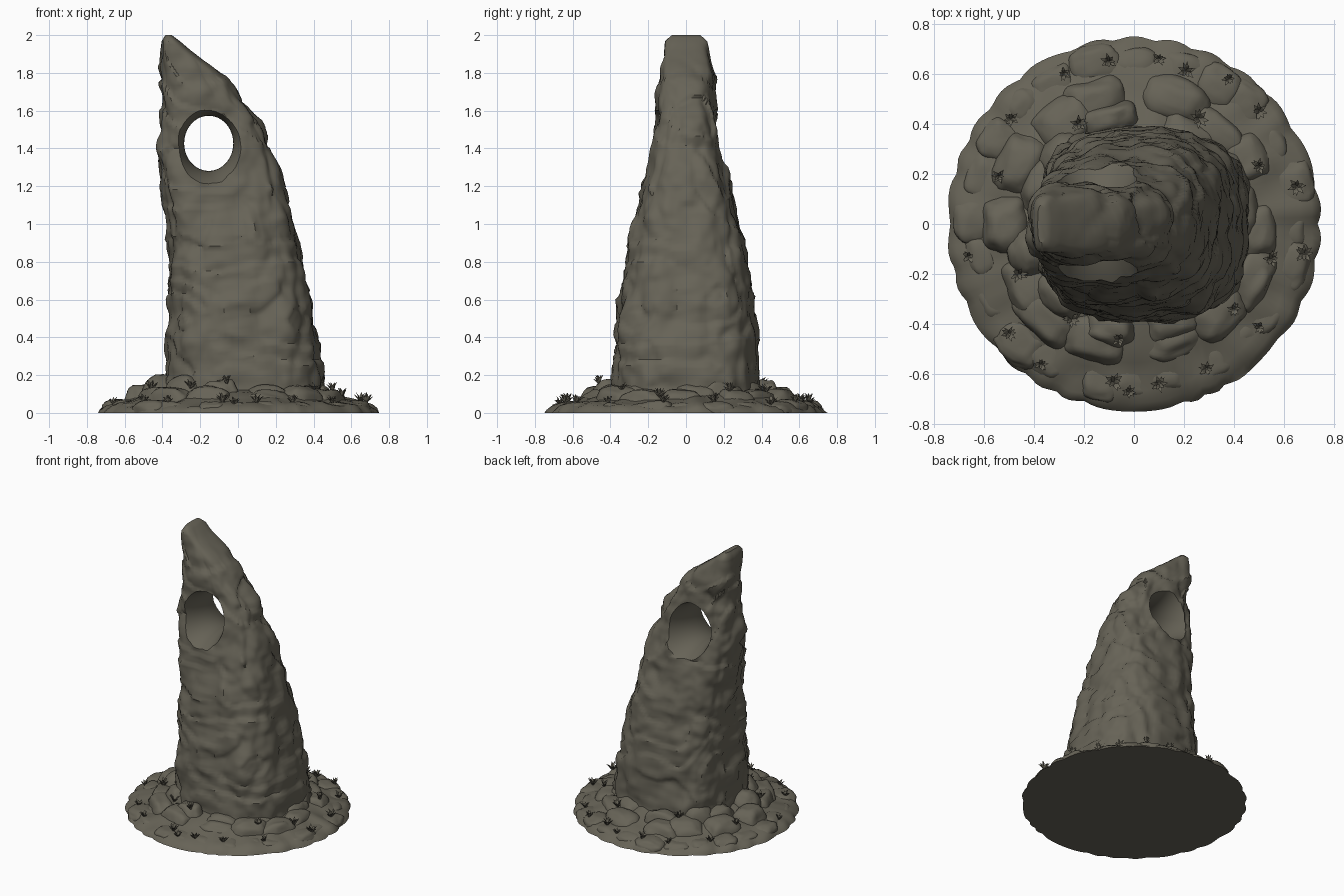
import bpy, bmesh, math, random
from mathutils import Vector, Matrix, noise
from mathutils.bvhtree import BVHTree

random.seed(4)
TAU = math.tau
old = bpy.data.objects.get("Cube")
if old:
    bpy.data.objects.remove(old)

stone = bpy.data.materials.new("weathered_stone")
stone.use_nodes = True
colour = (0.135, 0.125, 0.095, 1)
stone.diffuse_color = colour
bsdf = stone.node_tree.nodes["Principled BSDF"]
bsdf.inputs["Base Color"].default_value = colour
bsdf.inputs["Roughness"].default_value = 0.9


def finish(bm, name):
    bmesh.ops.recalc_face_normals(bm, faces=bm.faces)
    mesh = bpy.data.meshes.new(name)
    bm.to_mesh(mesh)
    bm.free()
    obj = bpy.data.objects.new(name, mesh)
    bpy.context.collection.objects.link(obj)
    mesh.materials.append(stone)
    return obj


def activate(obj):
    for other in bpy.context.selected_objects:
        other.select_set(False)
    obj.select_set(True)
    bpy.context.view_layer.objects.active = obj


def smooth(obj, degrees):
    activate(obj)
    bpy.ops.object.shade_smooth_by_angle(angle=math.radians(degrees))


def loft(rings, name):
    """Skin a list of equal rings of points and cap both ends."""
    bm = bmesh.new()
    rows = [[bm.verts.new(p) for p in ring] for ring in rings]
    for a, b in zip(rows, rows[1:]):
        for i in range(len(a)):
            j = (i + 1) % len(a)
            bm.faces.new((a[i], a[j], b[j], b[i]))
    bm.faces.new(rows[0])
    bm.faces.new(rows[-1])
    return finish(bm, name)


def interpolate(table, z):
    for a, b in zip(table, table[1:]):
        if z <= b[0]:
            t = (z - a[0]) / (b[0] - a[0])
            return [p + (q - p) * t for p, q in zip(a, b)]
    return table[-1]


def craggy(p):
    """Chipped relief: tall facets, slanted ledges and fine lumps."""
    q = Vector((p.x * 5, p.y * 5, p.z * 2.6 + p.x))
    dist = noise.voronoi(q)[0]
    facet = min(dist[1] - dist[0], 0.35) - 0.25
    warp = noise.noise(p * 3)
    ledge = (p.z * 3.5 + p.x * 2 + warp * 2) % 1 - 0.5
    return (0.045 * facet + 0.012 * ledge + 0.022 * noise.noise(p * 7)
            + 0.008 * noise.noise(p * 18))


# Leaning rock spire: height, left edge, right edge, half depth
PROFILE = [
    (0, -.39, .47, .39), (.2, -.38, .45, .385), (.4, -.375, .42, .375),
    (.6, -.365, .38, .355), (.8, -.36, .34, .325), (1, -.375, .30, .28),
    (1.2, -.41, .245, .235), (1.4, -.425, .17, .185), (1.55, -.41, .12, .16),
    (1.63, -.405, .05, .16), (1.75, -.415, -.05, .155), (1.85, -.415, -.16, .13),
    (1.92, -.41, -.25, .12), (1.97, -.405, -.31, .11), (2, -.385, -.35, .075),
]
LEVELS, SIDES = 120, 112
rings = []
for k in range(LEVELS + 1):
    z, left, right, depth = interpolate(PROFILE, 2 * k / LEVELS)
    fade = min(1, (2.02 - z) * 4)
    ring = []
    for i in range(SIDES):
        c, s = math.cos(TAU * i / SIDES), math.sin(TAU * i / SIDES)
        power = 2 / 2.9
        ux = math.copysign(abs(c) ** power, c)
        uy = math.copysign(abs(s) ** power, s)
        p = Vector(((left + right) / 2 + ux * (right - left) / 2, uy * depth, z))
        ring.append(p + Vector((c, s, 0)) * craggy(p) * fade)
    rings.append(ring)
spire = loft(rings, "rock_spire")

# Flared round window worn through the spire
rings = []
for k in range(25):
    y = -0.36 + 0.03 * k
    grow = 1 + 9 * y * y
    rings.append([(-.155 + .13 * grow * math.cos(TAU * i / 48), y,
                   1.427 + .146 * grow * math.sin(TAU * i / 48)) for i in range(48)])
cutter = loft(rings, "window_cutter")
cutter.hide_render = True
cut = spire.modifiers.new("window", "BOOLEAN")
cut.operation, cut.solver, cut.object = "DIFFERENCE", "EXACT", cutter
activate(spire)
bpy.ops.object.modifier_apply(modifier=cut.name)
bpy.data.objects.remove(cutter)
smooth(spire, 40)

# Low mound with a scalloped rim
MOUND = [(.745, 0), (.735, .015), (.71, .035), (.66, .05), (.6, .065),
         (.55, .08), (.48, .1), (.4, .125), (.3, .14), (.1, .14)]
rings = []
for radius, z in MOUND:
    ring = []
    for i in range(160):
        a = TAU * i / 160
        d = Vector((math.cos(a), math.sin(a), 0))
        lobe = abs(math.sin(a * 13 + noise.noise(d * 2) * 3)) - 0.7
        p = d * (radius + 0.022 * lobe * radius)
        bump = 0.02 * noise.noise(p * 9) if z else 0
        ring.append((p.x, p.y, max(0, z + bump)))
    rings.append(ring)
mound = loft(rings, "ground_mound")
smooth(mound, 50)

# Rings of flattened boulders: count, ring radius, width, depth, top height
bm = bmesh.new()
for count, radius, width, depth, top in [(24, .635, .1, .085, .065),
                                         (14, .5, .135, .1, .135),
                                         (11, .41, .13, .09, .18)]:
    for i in range(count):
        a = TAU * (i + random.uniform(-.25, .25)) / count
        r = radius + random.uniform(-.025, .02)
        w, d, h = (v * random.uniform(.85, 1.12) for v in (depth, width, top))
        place = Matrix.Rotation(a, 4, "Z") @ Matrix.Translation((r, 0, 0))
        made = bmesh.ops.create_icosphere(bm, subdivisions=4, radius=1)
        seed = Vector((i * 3, radius * 50, 0))
        for v in made["verts"]:
            n = v.co.copy()
            n *= 1 + 0.16 * noise.noise(n * 1.6 + seed) + 0.05 * noise.noise(n * 4 + seed)
            flat = [math.copysign(abs(t) ** .75, t) for t in n]
            v.co = place @ Vector((flat[0] * w, flat[1] * d, max(0.002, flat[2] * h)))
boulders = finish(bm, "base_boulders")
smooth(boulders, 50)

# Spiky plants rooted on the mound and boulders
SPOTS = [(-.28, .6), (-.1, .65), (.1, .66), (.21, .61), (.38, .58), (.5, .45),
         (.26, .42), (-.22, .4), (-.49, .42), (-.54, .19), (.5, .23), (.65, .15),
         (.68, -.12), (.55, -.14), (.5, -.41), (.4, -.34), (.29, -.58), (.1, -.64),
         (-.02, -.67), (-.08, -.63), (-.06, -.46), (-.25, -.38), (-.37, -.56),
         (-.5, -.44), (-.46, -.2), (-.66, -.13)]
trees = []
for obj in (mound, boulders):
    trees.append(BVHTree.FromPolygons([v.co for v in obj.data.vertices],
                                      [p.vertices for p in obj.data.polygons]))
bm = bmesh.new()
for x, y in SPOTS:
    hits = [t.ray_cast(Vector((x, y, 3)), Vector((0, 0, -1)))[0] for t in trees]
    root = Vector((x, y, max(h.z for h in hits if h) - 0.006))
    size = random.uniform(.8, 1.15)
    for i in range(9):
        a = TAU * i / 9 + random.uniform(-.3, .3)
        out = Vector((math.cos(a), math.sin(a), 0))
        side = Vector((-out.y, out.x, 0)) * 0.007 * size
        reach, rise = random.choice([(.034, .03), (.024, .05), (.036, .04)])
        middle = root + (out * reach * .5 + Vector((0, 0, rise * .7))) * size
        tip = root + (out * reach + Vector((0, 0, rise))) * size
        points = [root - side, root + side, middle + side, middle - side,
                  middle - Vector((0, 0, .01)), tip]
        b0, b1, m1, m0, keel, end = [bm.verts.new(p) for p in points]
        for face in [(b0, b1, m1, m0), (b1, b0, keel), (b0, m0, keel),
                     (m1, b1, keel), (m0, m1, end), (keel, m0, end), (m1, keel, end)]:
            bm.faces.new(face)
finish(bm, "spiky_plants")
